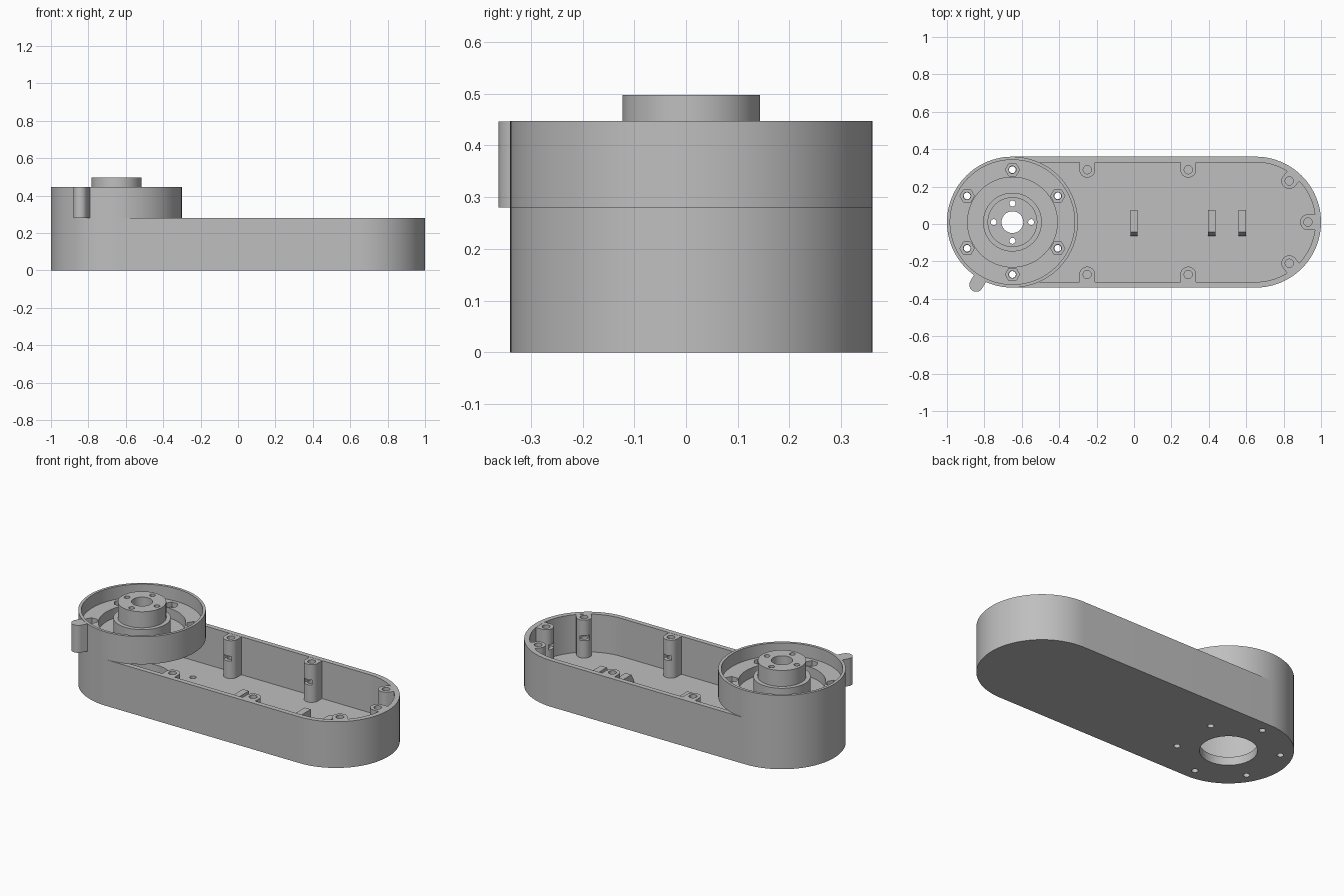
import bpy, bmesh
from math import sin, cos, pi, radians, atan2

if "Cube" in bpy.data.objects:
    bpy.data.objects.remove(bpy.data.objects["Cube"])

grey = bpy.data.materials.new("mid grey")
grey.use_nodes = True
colour = (0.52, 0.52, 0.52, 1)
grey.diffuse_color = colour
grey.node_tree.nodes["Principled BSDF"].inputs["Base Color"].default_value = colour

PIVOT = (-0.65, 0.01)      # centre of the round housing
END = 0.65                 # centre of the far rounded end
MID = 0.01
RIM = 0.28                 # top of the tray wall
FLOOR = 0.05
parts = []


def circle(x, y, r, n=32, start=0.0):
    return [(x + r * cos(start + 2 * pi * i / n), y + r * sin(start + 2 * pi * i / n))
            for i in range(n)]


def capsule(a, b, r, n=24):
    """Rounded slot outline between two points."""
    d = atan2(b[1] - a[1], b[0] - a[0])
    pts = []
    for c, s in ((b, d - pi / 2), (a, d + pi / 2)):
        pts += [(c[0] + r * cos(s + pi * i / n), c[1] + r * sin(s + pi * i / n))
                for i in range(n + 1)]
    return pts


def finish(name, bm):
    bmesh.ops.recalc_face_normals(bm, faces=bm.faces)
    me = bpy.data.meshes.new(name)
    bm.to_mesh(me)
    bm.free()
    me.materials.append(grey)
    ob = bpy.data.objects.new(name, me)
    bpy.context.scene.collection.objects.link(ob)
    parts.append(ob)
    return ob


def prism(name, *solids):
    """One object from separate (outline, bottom, top) extrusions."""
    bm = bmesh.new()
    for pts, z0, z1 in solids:
        face = bm.faces.new([bm.verts.new((x, y, z0)) for x, y in pts])
        ext = bmesh.ops.extrude_face_region(bm, geom=[face], use_keep_orig=True)
        top = [v for v in ext["geom"] if isinstance(v, bmesh.types.BMVert)]
        bmesh.ops.translate(bm, verts=top, vec=(0, 0, z1 - z0))
    return finish(name, bm)


def lathe(name, profile, centre, n=96):
    """Closed (radius, height) profile turned about a vertical axis."""
    bm = bmesh.new()
    rings = [[bm.verts.new((centre[0] + r * cos(2 * pi * i / n),
                            centre[1] + r * sin(2 * pi * i / n), z))
              for r, z in profile] for i in range(n)]
    for i in range(n):
        a, b = rings[i], rings[(i + 1) % n]
        for j in range(len(profile)):
            k = (j + 1) % len(profile)
            bm.faces.new((a[j], b[j], b[k], a[k]))
    return finish(name, bm)


def cut(ob, *solids):
    """Subtract extrusions and bake the result."""
    tool = prism("cutter", *solids)
    tool.hide_render = True
    mod = ob.modifiers.new("cut", "BOOLEAN")
    mod.operation = "DIFFERENCE"
    mod.solver = "EXACT"
    mod.object = tool
    deps = bpy.context.evaluated_depsgraph_get()
    baked = bpy.data.meshes.new_from_object(ob.evaluated_get(deps))
    ob.modifiers.clear()
    ob.data = baked
    parts.remove(tool)
    bpy.data.objects.remove(tool)


def around(radius, count, start):
    return [(PIVOT[0] + radius * cos(start + 2 * pi * i / count),
             PIVOT[1] + radius * sin(start + 2 * pi * i / count)) for i in range(count)]


bolts = around(0.28, 6, radians(30))

# Long open tray with bearing opening and bolt holes in its floor
tray = prism("tray", (capsule(PIVOT, (END, MID), 0.35, 48), 0, RIM))
cut(tray, (capsule(PIVOT, (END, MID), 0.32, 48), FLOOR, 0.5))
cut(tray, (circle(*PIVOT, 0.155, 64), -0.1, 0.1),
    *[(circle(x, y, 0.018, 20), -0.1, 0.1) for x, y in bolts])

# Round housing: rim, bolt shelf, groove, boss and hub in one turned profile
housing = lathe("round_housing", [
    (0.058, RIM), (0.35, RIM), (0.35, 0.447), (0.333, 0.447), (0.333, 0.37),
    (0.24, 0.37), (0.24, 0.31), (0.157, 0.31), (0.157, 0.4), (0.133, 0.4),
    (0.133, 0.497), (0.058, 0.497)], PIVOT)
cut(housing, *[(circle(x, y, 0.02, 20), 0.2, 0.6) for x, y in bolts],
    *[(circle(x, y, 0.016, 20), 0.2, 0.6) for x, y in around(0.1, 4, 0)])
cut(housing, *[(circle(x, y, 0.038, 6), 0.34, 0.41) for x, y in bolts])

# Rounded tab on the side of the housing
tab_in, tab_out = [around(r, 1, radians(-120))[0] for r in (0.343, 0.387)]
tab = prism("side_tab", (capsule(tab_in, tab_out, 0.037), RIM, 0.446))
cut(tab, (circle(*PIVOT, 0.34, 96), 0.2, 0.5))

# Screw posts along the wall: position and direction towards the wall
posts = [(x, MID + s * 0.28, s * 90) for x in (-0.25, 0.29) for s in (1, -1)]
posts += [(0.83, MID + s * 0.22, s * 50) for s in (1, -1)] + [(0.93, MID, 0)]
for i, (x, y, deg) in enumerate(posts):
    dx, dy = cos(radians(deg)), sin(radians(deg))
    side = 0.042
    base = atan2(dy, dx) + pi / 2
    outline = [(x + side * cos(base + pi * k / 20), y + side * sin(base + pi * k / 20))
               for k in range(21)]
    reach = 0.05
    outline += [(outline[-1][0] + reach * dx, outline[-1][1] + reach * dy),
                (outline[0][0] + reach * dx, outline[0][1] + reach * dy)]
    if deg in (50, -50, 0):      # keep the foot inside the curved wall
        outline[-2:] = [(x + 0.04 * dx + s * 0.042 * dy, y + 0.04 * dy - s * 0.042 * dx)
                        for s in (1, -1)]
    post = prism(f"screw_post_{i + 1}", (outline, FLOOR - 0.01, RIM - 0.001))
    cut(post, (circle(x, y, 0.022, 20), 0.1, 0.4))
    # Nut slot opening towards the inside of the tray
    slot = [(x + a * dx - b * dy, y + a * dy + b * dx)
            for a, b in ((-0.06, -0.026), (0.025, -0.026), (0.025, 0.026), (-0.06, 0.026))]
    cut(post, (slot, 0.155, 0.185))

# Floor clips with a steep chamfer at the front end
for i, x in enumerate((0.0, 0.415, 0.58)):
    bm = bmesh.new()
    profile = [(-0.065, FLOOR - 0.01), (0.075, FLOOR - 0.01), (0.075, 0.11),
               (-0.042, 0.11), (-0.065, 0.07)]
    loops = [[bm.verts.new((x + s * 0.02, y, z)) for y, z in profile] for s in (-1, 1)]
    for loop in loops:
        bm.faces.new(loop)
    for j in range(len(profile)):
        k = (j + 1) % len(profile)
        bm.faces.new((loops[0][j], loops[0][k], loops[1][k], loops[1][j]))
    finish(f"floor_clip_{i + 1}", bm)

# Smooth round walls, crisp edges
bpy.ops.object.select_all(action="DESELECT")
for ob in parts:
    ob.select_set(True)
bpy.context.view_layer.objects.active = tray
bpy.ops.object.shade_smooth_by_angle(angle=radians(30))
